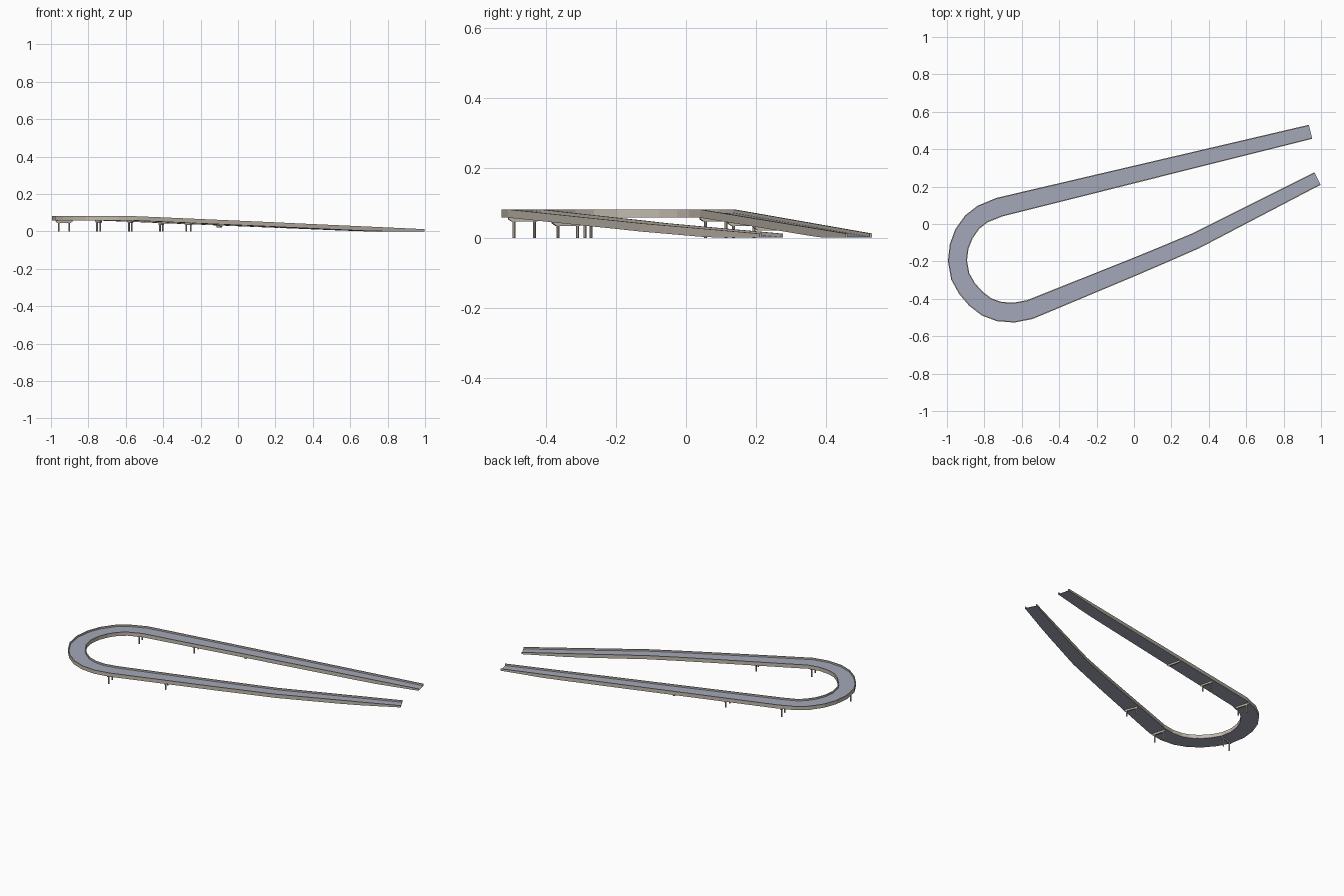
import bpy, bmesh, math
from mathutils import Vector, Matrix

if "Cube" in bpy.data.objects:
    bpy.data.objects.remove(bpy.data.objects["Cube"])


def material(name, rgb):
    m = bpy.data.materials.new(name)
    m.diffuse_color = (*rgb, 1)
    m.use_nodes = True
    m.node_tree.nodes["Principled BSDF"].inputs["Base Color"].default_value = m.diffuse_color
    return m


ROAD = material("road_grey_blue", (0.37, 0.39, 0.48))
STONE = material("concrete_beige", (0.54, 0.49, 0.42))

# Centre line stations: x, y, width, height of the wall tops
H = 0.081
KEYS = [(0.944, 0.493, 0.077, 0.0125), (-0.72, 0.09, 0.104, H),
        (-0.81, 0.053, 0.104, H), (-0.865, 0.01, 0.105, H),
        (-0.909, -0.052, 0.105, H), (-0.935, -0.12, 0.103, H),
        (-0.944, -0.197, 0.102, H), (-0.929, -0.28, 0.103, H),
        (-0.893, -0.345, 0.103, H), (-0.845, -0.4, 0.105, H),
        (-0.787, -0.444, 0.105, H), (-0.722, -0.468, 0.106, H),
        (-0.643, -0.474, 0.106, H), (-0.558, -0.458, 0.105, H),
        (0.0, -0.23, 0.094, 0.0565), (0.15, -0.167, 0.091, 0.05),
        (0.33, -0.09, 0.088, 0.0415), (0.981, 0.243, 0.075, 0.012)]
THICK, WALL_H, WALL_T = 0.023, 0.010, 0.006

# Subdivide the long straights so the underside can level off at the ground
stations = []
for a, b in zip(KEYS, KEYS[1:]):
    n = max(1, round(math.dist(a[:2], b[:2]) / 0.13))
    stations += [tuple(p + (q - p) * i / n for p, q in zip(a, b)) for i in range(n)]
stations.append(KEYS[-1])


def side_normal(i):
    """Mitred left-hand normal at a station."""
    pts = [Vector(s[:2]) for s in stations]
    d0 = (pts[i] - pts[max(i - 1, 0)]).normalized()
    d1 = (pts[min(i + 1, len(pts) - 1)] - pts[i]).normalized()
    d = (d0 + d1).normalized()
    return Vector((-d.y, d.x))


def underside(top):
    return max(0.001, top - THICK)


def finish(bm, name, mat):
    bmesh.ops.recalc_face_normals(bm, faces=bm.faces)
    me = bpy.data.meshes.new(name)
    bm.to_mesh(me)
    bm.free()
    me.materials.append(mat)
    ob = bpy.data.objects.new(name, me)
    bpy.context.collection.objects.link(ob)
    return ob


def sweep(name, mat, section):
    """Sweep a four-point section(half_width, top) along the road."""
    bm = bmesh.new()
    rings = []
    for i, (x, y, w, top) in enumerate(stations):
        n = side_normal(i)
        rings.append([bm.verts.new((x + n.x * o, y + n.y * o, z))
                      for o, z in section(w / 2, top)])
    for a, b in zip(rings, rings[1:]):
        for k in range(4):
            bm.faces.new((a[k], a[(k + 1) % 4], b[(k + 1) % 4], b[k]))
    bm.faces.new(rings[0])
    bm.faces.new(rings[-1])
    return finish(bm, name, mat)


# Road deck between the two side walls
def deck_section(h, top):
    o, lo, hi = h - 0.0005, underside(top) - 0.0005, top - WALL_H
    return [(-o, lo), (o, lo), (o, hi), (-o, hi)]


sweep("road_deck", ROAD, deck_section)

# Side walls, from slab bottom to parapet top
for name, s in (("inner_wall", 1), ("outer_wall", -1)):
    sweep(name, STONE, lambda h, top, s=s: [
        (s * h, underside(top)), (s * h, top),
        (s * (h - WALL_T), top), (s * (h - WALL_T), underside(top))])


def pier(name, x, y, angle, z, columns=True):
    """Tapered crossbeam under the deck, on two round columns."""
    rot = Matrix.Translation((x, y, 0)) @ Matrix.Rotation(angle, 4, 'Z')
    bm = bmesh.new()
    prof = [(-0.047, z), (0.047, z), (0.047, z - 0.005), (0.036, z - 0.012),
            (-0.036, z - 0.012), (-0.047, z - 0.005)]
    f = bm.faces.new([bm.verts.new((u, -0.005, v)) for u, v in prof])
    ext = bmesh.ops.extrude_face_region(bm, geom=[f])["geom"]
    bmesh.ops.translate(bm, vec=(0, 0.01, 0),
                        verts=[g for g in ext if isinstance(g, bmesh.types.BMVert)])
    if columns:
        height = z - 0.010
        for u in (-0.03, 0.03):
            bmesh.ops.create_cone(bm, cap_ends=True, segments=8, radius1=0.0045,
                                  radius2=0.0045, depth=height,
                                  matrix=Matrix.Translation((u, 0, height / 2)))
    bmesh.ops.transform(bm, matrix=rot, verts=bm.verts)
    finish(bm, name, STONE)


# Six piers: x, y, beam direction, deck underside height, has columns
PIERS = [(-0.10, 0.24, 104, 0.033, False), (-0.41, 0.165, 104, 0.046, True),
         (-0.745, 0.085, 107, 0.058, True), (-0.93, -0.28, 17, 0.058, True),
         (-0.575, -0.462, 105, 0.058, True), (-0.265, -0.338, 112, 0.046, True)]
for i, (x, y, deg, z, cols) in enumerate(PIERS):
    pier(f"pier_{i + 1}", x, y, math.radians(deg), z, cols)
